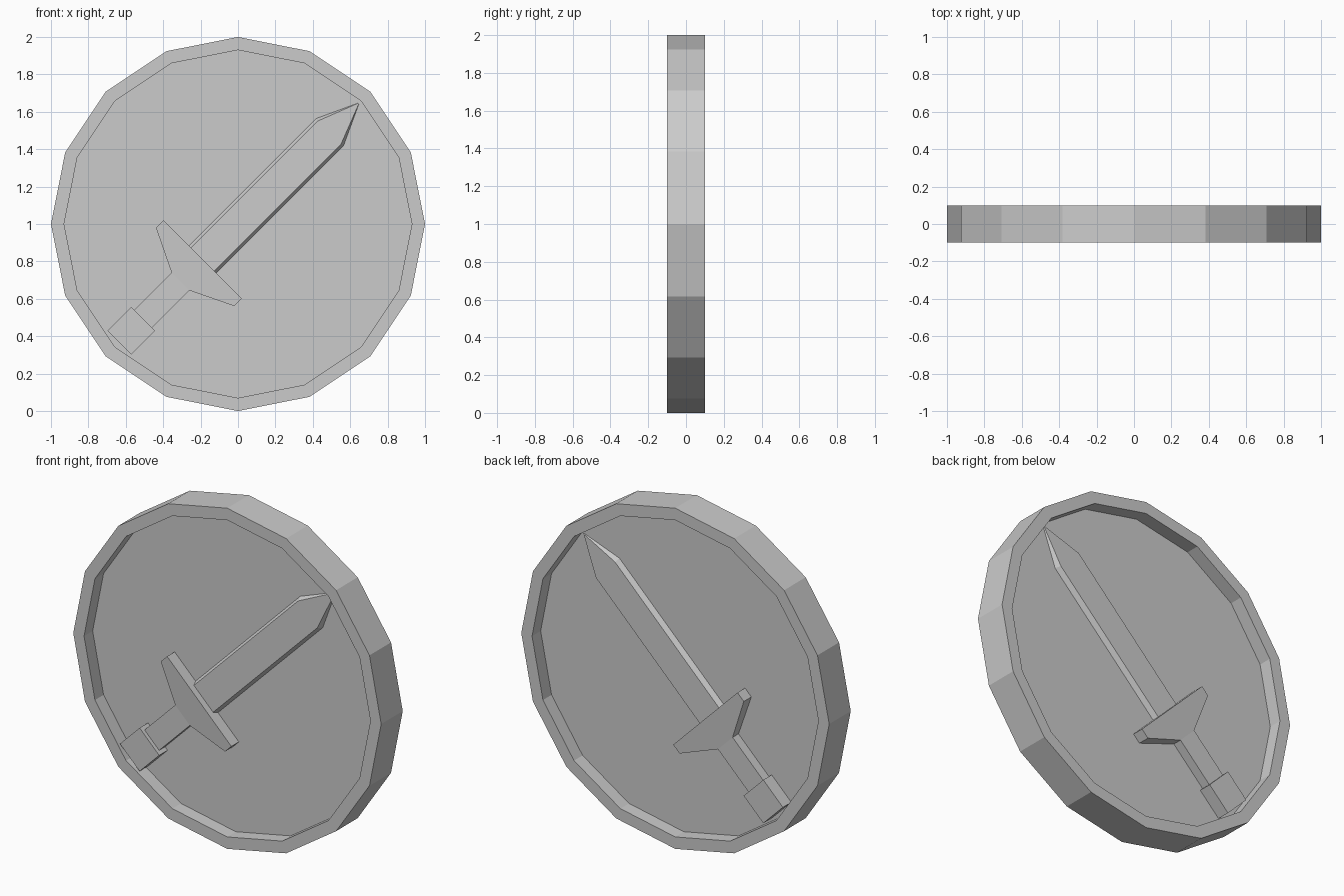
import bpy, math

if "Cube" in bpy.data.objects:
    bpy.data.objects.remove(bpy.data.objects["Cube"])

S = math.sqrt(0.5)


def loft(name, rings):
    """Skin equal-length rings of (x, y, z) points and cap both ends."""
    n = len(rings[0])
    verts = [p for ring in rings for p in ring]
    faces = []
    for k in range(len(rings) - 1):
        a, b = k * n, (k + 1) * n
        for i in range(n):
            j = (i + 1) % n
            faces.append((a + i, a + j, b + j, b + i))
    faces.append(tuple(reversed(range(n))))
    faces.append(tuple(range(len(verts) - n, len(verts))))
    mesh = bpy.data.meshes.new(name)
    mesh.from_pydata(verts, [], faces)
    ob = bpy.data.objects.new(name, mesh)
    bpy.context.collection.objects.link(ob)
    return ob


def diag(t, w, y):
    """t runs along the sword, w across it, from the disc centre."""
    return ((t - w) * S, y, 1 + (t + w) * S)


def slab(name, outline):
    """Outline of (t, w, half depth), mirrored front to back."""
    return loft(name, [[diag(t, w, -h) for t, w, h in outline],
                       [diag(t, w, h) for t, w, h in outline]])


def circle(r, y, n=16):
    return [(r * math.sin(i * math.tau / n), y, 1 + r * math.cos(i * math.tau / n))
            for i in range(n)]


# Disc with a raised rim and a recessed floor on both sides
loft("disc", [circle(r, y)[::-1] for r, y in
              ((0.93, -0.02), (0.93, -0.1), (1, -0.1), (1, 0.1), (0.93, 0.1), (0.93, 0.02))])

# Blade with narrow bevels, coming down to a point
outer = [(-0.30, -0.103), (0.695, -0.103), (0.918, 0), (0.695, 0.103), (-0.30, 0.103)]
inner = [(-0.30, -0.088), (0.69, -0.088), (0.917, 0), (0.69, 0.088), (-0.30, 0.088)]


def level(outline, h, tip):
    return [diag(t, w, tip if w == 0 else h) for t, w in outline]


loft("blade", [level(inner, -0.05, -0.025), level(outer, -0.02, -0.02),
               level(outer, 0.02, 0.02), level(inner, 0.05, 0.025)])

# Cross guard, tapering down to the grip
slab("guard", [(-0.435, -0.067, 0.075), (-0.325, -0.295, 0.09), (-0.267, -0.295, 0.09),
               (-0.267, 0.295, 0.09), (-0.325, 0.295, 0.09), (-0.435, 0.067, 0.075)])

# Grip and pommel
for name, t0, t1, w, h in (("grip", -0.75, -0.42, 0.067, 0.075),
                           ("pommel", -0.897, -0.717, 0.09, 0.098)):
    slab(name, [(t0, -w, h), (t1, -w, h), (t1, w, h), (t0, w, h)])

# Consistent outward normals
for ob in bpy.context.collection.objects:
    bpy.context.view_layer.objects.active = ob
    bpy.ops.object.mode_set(mode='EDIT')
    bpy.ops.mesh.select_all(action='SELECT')
    bpy.ops.mesh.normals_make_consistent(inside=False)
    bpy.ops.object.mode_set(mode='OBJECT')
